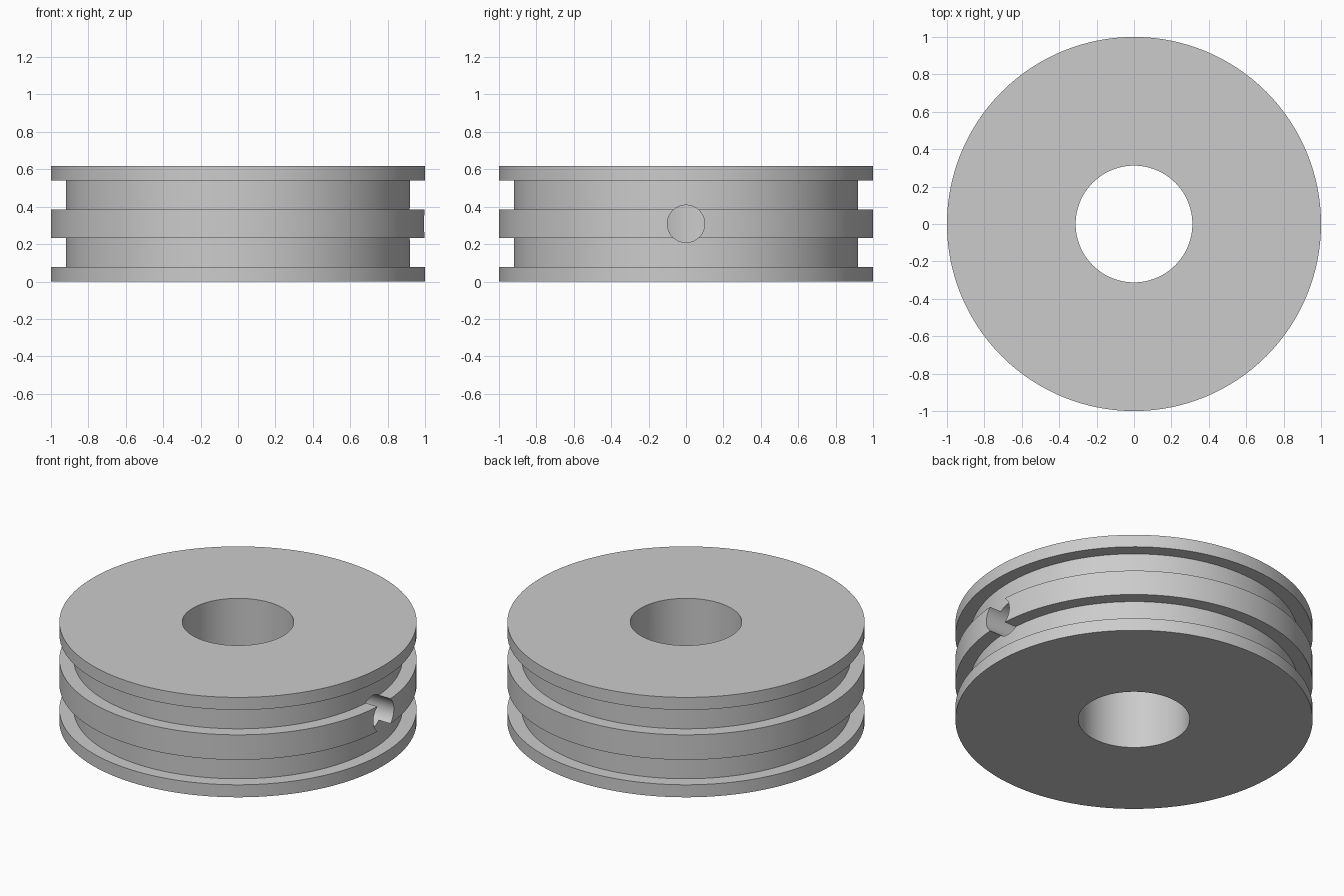
import bpy
import bmesh
import math
from mathutils import Vector

cube = bpy.data.objects.get("Cube")
if cube:
    bpy.data.objects.remove(cube, do_unlink=True)

RIM, GROOVE, BORE = 1.0, 0.92, 0.312
HEIGHT = 0.617
STEP = HEIGHT / 8          # flange thickness; grooves and rib are two steps tall
HOLE_RADIUS = 0.1

grey = bpy.data.materials.new("plain grey")
grey.use_nodes = True
colour = (0.6, 0.6, 0.6, 1)
grey.diffuse_color = colour
grey.node_tree.nodes["Principled BSDF"].inputs["Base Color"].default_value = colour

# Cross-section: bore, then alternating rims and grooves going up
profile = [(BORE, 0)]
z = 0
for radius, steps in [(RIM, 1), (GROOVE, 2), (RIM, 2), (GROOVE, 2), (RIM, 1)]:
    profile.append((radius, z * STEP))
    z += steps
    profile.append((radius, z * STEP))
profile.append((BORE, HEIGHT))

# Grooved wheel: the closed cross-section spun round the z axis
bm = bmesh.new()
verts = [bm.verts.new((r, 0, h)) for r, h in profile]
edges = [bm.edges.new((v, verts[i - 1])) for i, v in enumerate(verts)]
bmesh.ops.spin(bm, geom=verts + edges, cent=Vector(), axis=(0, 0, 1),
               angle=math.tau, steps=128, use_merge=True)
bmesh.ops.remove_doubles(bm, verts=bm.verts, dist=1e-4)
bmesh.ops.recalc_face_normals(bm, faces=bm.faces)
mesh = bpy.data.meshes.new("grooved_wheel")
bm.to_mesh(mesh)
bm.free()
wheel = bpy.data.objects.new("grooved_wheel", mesh)
bpy.context.collection.objects.link(wheel)
mesh.materials.append(grey)

# Radial screw hole on the +x side, from the middle rib into the bore
bpy.ops.mesh.primitive_cylinder_add(vertices=48, radius=HOLE_RADIUS, depth=1.2,
                                    location=(0.6, 0, HEIGHT / 2),
                                    rotation=(0, math.pi / 2, 0))
cutter = bpy.context.object
cutter.name = "screw_hole_cutter"
cutter.hide_render = True
cutter.data.materials.append(grey)

cut = wheel.modifiers.new("screw_hole", 'BOOLEAN')
cut.operation = 'DIFFERENCE'
cut.solver = 'EXACT'
cut.object = cutter

bpy.ops.object.select_all(action='DESELECT')
wheel.select_set(True)
bpy.context.view_layer.objects.active = wheel
bpy.ops.object.modifier_apply(modifier=cut.name)
bpy.data.objects.remove(cutter, do_unlink=True)
bpy.ops.object.shade_smooth_by_angle(angle=math.radians(30))
